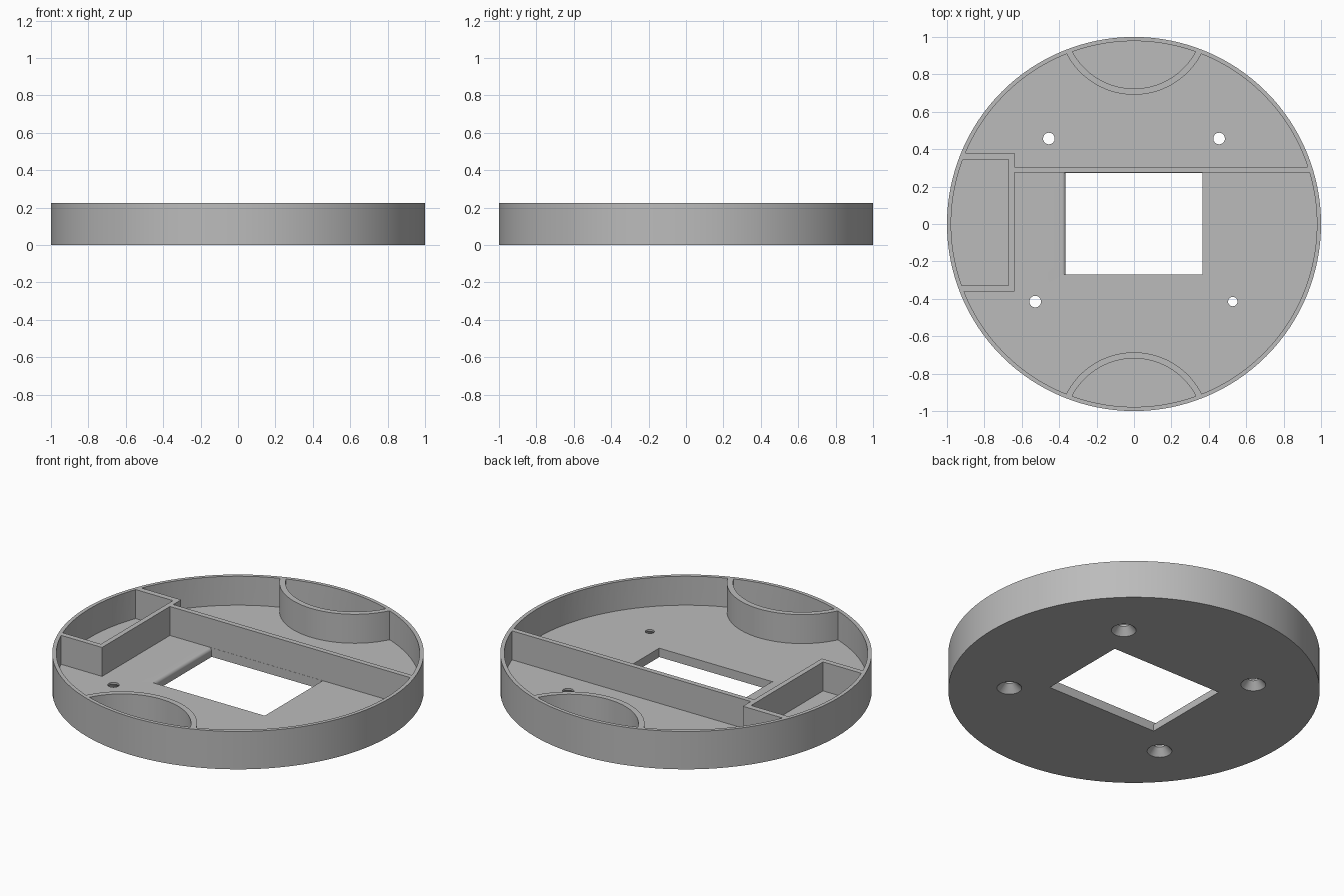
import bpy, bmesh, math
from mathutils import Matrix, Vector

if "Cube" in bpy.data.objects:
    bpy.data.objects.remove(bpy.data.objects["Cube"], do_unlink=True)

HEIGHT, FLOOR, INNER = 0.225, 0.053, 0.978
TOP = HEIGHT + 0.1

grey = bpy.data.materials.new("plain grey")
grey.use_nodes = True
grey.diffuse_color = (0.5, 0.5, 0.5, 1)
grey.node_tree.nodes["Principled BSDF"].inputs["Base Color"].default_value = (0.5, 0.5, 0.5, 1)


def finish(name, bm):
    bmesh.ops.remove_doubles(bm, verts=bm.verts, dist=1e-5)
    bmesh.ops.recalc_face_normals(bm, faces=bm.faces)
    mesh = bpy.data.meshes.new(name)
    bm.to_mesh(mesh)
    bm.free()
    mesh.materials.append(grey)
    obj = bpy.data.objects.new(name, mesh)
    bpy.context.collection.objects.link(obj)
    return obj


def revolve(name, profile, x=0, y=0, steps=128):
    """Turn a closed (radius, z) profile around a vertical axis at x, y."""
    bm = bmesh.new()
    verts = [bm.verts.new((r, 0, z)) for r, z in profile]
    edges = [bm.edges.new((v, verts[(i + 1) % len(verts)])) for i, v in enumerate(verts)
             if profile[i][0] or profile[(i + 1) % len(verts)][0]]
    bmesh.ops.spin(bm, geom=verts + edges, cent=(0, 0, 0), axis=(0, 0, 1),
                   angle=math.tau, steps=steps)
    bmesh.ops.translate(bm, verts=bm.verts, vec=(x, y, 0))
    return finish(name, bm)


def disc(name, radius, z0, z1):
    return revolve(name, [(0, z0), (radius, z0), (radius, z1), (0, z1)])


def block(name, x0, x1, y0, y1):
    """Upright block tall enough to pass right through the cavity."""
    bm = bmesh.new()
    size = Vector((x1 - x0, y1 - y0, TOP + 0.1))
    mid = Vector(((x0 + x1) / 2, (y0 + y1) / 2, TOP / 2))
    bmesh.ops.create_cube(bm, size=1, matrix=Matrix.LocRotScale(mid, None, size))
    return finish(name, bm)


def subtract(target, cutter):
    mod = target.modifiers.new("cut", "BOOLEAN")
    mod.operation, mod.solver, mod.object = "DIFFERENCE", "EXACT", cutter
    bpy.context.view_layer.objects.active = target
    bpy.ops.object.modifier_apply(modifier=mod.name)
    bpy.data.objects.remove(cutter, do_unlink=True)


tray = disc("round_tray", 1, 0, HEIGHT)

# Hollow of the tray, with the internal walls left standing
cavity = disc("cavity", INNER, FLOOR, TOP)
subtract(cavity, block("divider", -0.65, 1.1, 0.275, 0.306))
subtract(cavity, block("box_long_wall", -0.67, -0.64, -0.362, 0.38))
subtract(cavity, block("box_back_wall", -1.1, -0.655, 0.346, 0.38))
subtract(cavity, block("box_front_wall", -1.1, -0.655, -0.362, -0.33))
for name, y in (("back_pocket", 1.097), ("front_pocket", -1.092)):
    ring = [(0.373, -0.1), (0.406, -0.1), (0.406, TOP + 0.1), (0.373, TOP + 0.1)]
    subtract(cavity, revolve(name, ring, 0, y))
subtract(tray, cavity)

# Rectangular opening with one rounded upper edge
R = 0.02
outline = [(0.365, -0.1), (0.365, HEIGHT), (-0.365 - R, HEIGHT)]
for i in range(9):
    a = math.pi / 2 * (1 - i / 8)
    outline.append((-0.365 - R + R * math.cos(a), FLOOR - R + R * math.sin(a)))
outline.append((-0.365, -0.1))
bm = bmesh.new()
face = bm.faces.new([bm.verts.new((x, -0.27, z)) for x, z in outline])
out = bmesh.ops.extrude_face_region(bm, geom=[face])
bmesh.ops.translate(bm, verts=[v for v in out["geom"] if isinstance(v, bmesh.types.BMVert)],
                    vec=(0, 0.544, 0))
subtract(tray, finish("opening", bm))

# Screw holes, countersunk from below
for x, y, r in ((-0.455, 0.457, 0.031), (0.455, 0.457, 0.031),
                (-0.528, -0.415, 0.031), (0.528, -0.415, 0.025)):
    cone = [(0, -0.02), (0.067, -0.02), (0.067, 0), (r, 0.042), (r, 0.1), (0, 0.1)]
    subtract(tray, revolve("screw_hole", cone, x, y, 32))

bpy.ops.object.select_all(action="DESELECT")
tray.select_set(True)
bpy.context.view_layer.objects.active = tray
bpy.ops.object.shade_smooth_by_angle(angle=math.radians(30))
